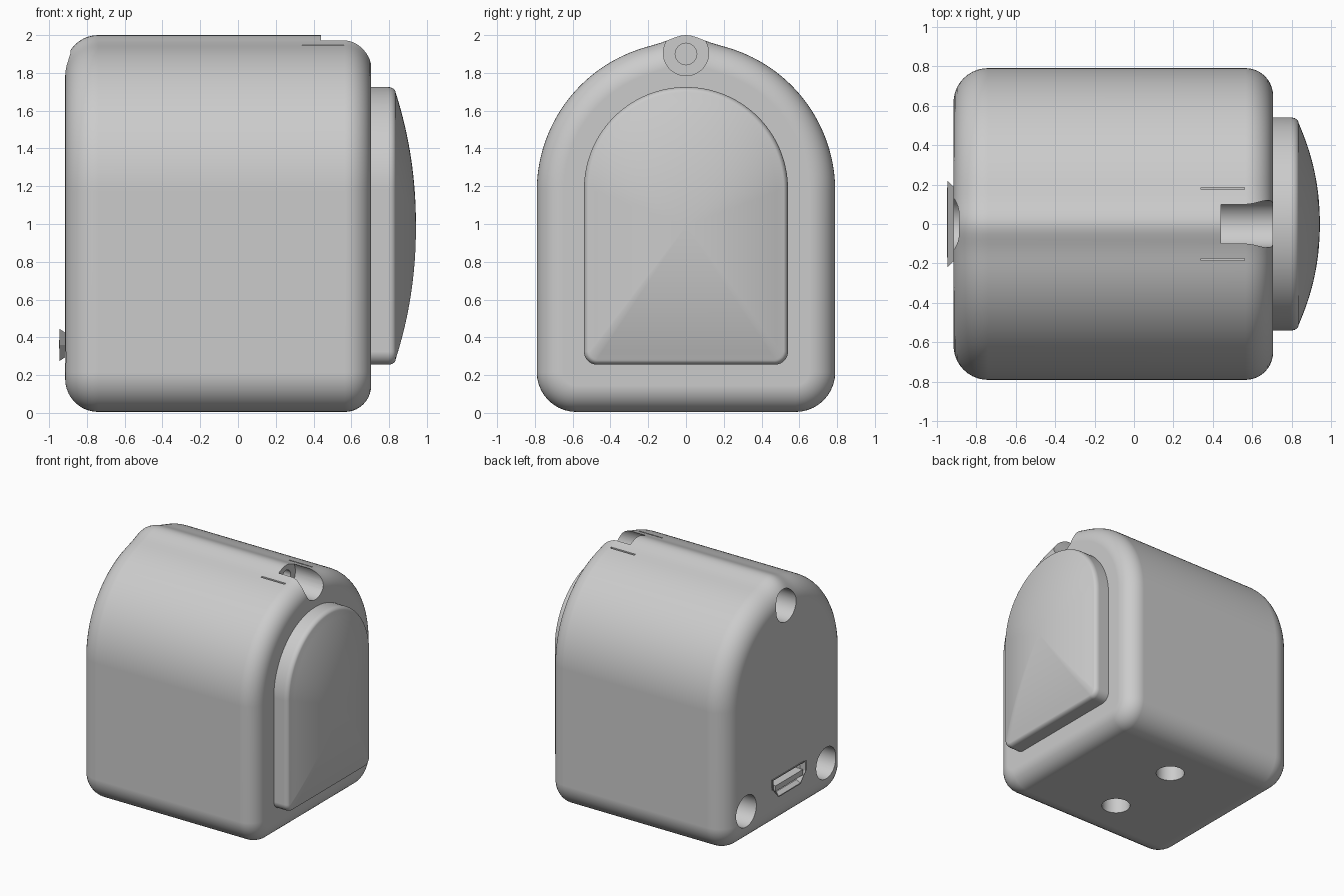
import bpy, bmesh
from math import sin, cos, pi, exp
from mathutils import Vector

if "Cube" in bpy.data.objects:
    bpy.data.objects.remove(bpy.data.objects["Cube"])

grey = bpy.data.materials.new("plain grey")
grey.use_nodes = True
COLOUR = (0.6, 0.6, 0.6, 1)
grey.diffuse_color = COLOUR
grey.node_tree.nodes["Principled BSDF"].inputs["Base Color"].default_value = COLOUR


def arch(half, bottom, centre, corner, inset=0.0, bump=0.0):
    """Arch outline in y, z with rounded lower corners and an optional crest ridge."""
    r, c, low = half - inset, max(corner - inset, 0.005), bottom + inset
    pts = []
    for i in range(97):
        a = pi * i / 96
        y = r * cos(a)
        pts.append((y, centre + r * sin(a) + bump * exp(-(y / 0.1) ** 2) * sin(a)))
    for side, start in ((-1, pi), (1, 1.5 * pi)):
        for i in range(11):
            a = start + pi / 2 * i / 10
            pts.append((side * (r - c) + c * cos(a), low + c + c * sin(a)))
    return pts


def loft(name, rings):
    """Skin a list of (x, outline) rings and cap both ends."""
    bm = bmesh.new()
    loops = [[bm.verts.new((x, y, z)) for y, z in pts] for x, pts in rings]
    n = len(loops[0])
    for a, b in zip(loops, loops[1:]):
        for i in range(n):
            j = (i + 1) % n
            bm.faces.new((a[i], a[j], b[j], b[i]))
    bm.faces.new(loops[0])
    bm.faces.new(loops[-1])
    bmesh.ops.recalc_face_normals(bm, faces=bm.faces)
    mesh = bpy.data.meshes.new(name)
    bm.to_mesh(mesh)
    bm.free()
    ob = bpy.data.objects.new(name, mesh)
    bpy.context.collection.objects.link(ob)
    mesh.materials.append(grey)
    return ob


def rod(name, start, end, radius, sides=48):
    start, end = Vector(start), Vector(end)
    axis = end - start
    bpy.ops.mesh.primitive_cylinder_add(
        vertices=sides, radius=radius, depth=axis.length, location=(start + end) / 2,
        rotation=axis.to_track_quat('Z', 'Y').to_euler())
    ob = bpy.context.object
    ob.name = name
    ob.data.materials.append(grey)
    return ob


def box(name, low, high):
    low, high = Vector(low), Vector(high)
    bpy.ops.mesh.primitive_cube_add(size=1, location=(low + high) / 2)
    ob = bpy.context.object
    ob.name = name
    ob.scale = high - low
    ob.data.materials.append(grey)
    return ob


def cut(target, cutter):
    bpy.context.view_layer.update()
    mod = target.modifiers.new("cut", 'BOOLEAN')
    mod.operation, mod.solver, mod.object = 'DIFFERENCE', 'EXACT', cutter
    bpy.context.view_layer.objects.active = target
    bpy.ops.object.modifier_apply(modifier=mod.name)
    bpy.data.objects.remove(cutter)


def smooth(ob):
    bpy.ops.object.select_all(action='DESELECT')
    ob.select_set(True)
    bpy.context.view_layer.objects.active = ob
    bpy.ops.object.shade_smooth_by_angle(angle=0.6)
    mod = ob.modifiers.new("weighted normals", 'WEIGHTED_NORMAL')
    mod.keep_sharp = True


# Body: arched block with rounded ends and a low ridge along the crest
BACK, FRONT = -0.915, 0.705
rings = []
STEPS = 10
for end, radius, sign in ((BACK, 0.175, 1), (FRONT, 0.14, -1)):
    part = []
    for i in range(STEPS + 1):
        a = pi / 2 * i / STEPS
        part.append((end + sign * radius * (1 - sin(a)),
                     arch(0.79, 0.005, 1.175, 0.21, radius * (1 - cos(a)), 0.035)))
    rings += part[::-1] if sign > 0 else part
# order the rings from back to front
rings.sort(key=lambda ring: ring[0])
body = loft("body", rings)

# Notch in the crest, with a small bore in its end wall
cut(body, rod("notch_cutter", (0.44, 0, 1.905), (0.9, 0, 1.905), 0.12))
cut(body, rod("bore_cutter", (0.2, 0, 1.9), (0.5, 0, 1.9), 0.057))

# Thin slits either side of the notch
for side in (-1, 1):
    y = side * 0.18
    cut(body, box("slit_cutter", (0.34, y - 0.006, 1.9), (0.56, y + 0.006, 2.1)))

# Round holes in the rear wall
for y, z in ((0, 1.79), (-0.52, 0.295), (0.52, 0.295)):
    cut(body, rod("rear_hole_cutter", (BACK - 0.1, y, z), (BACK + 0.25, y, z), 0.13))

# Round holes in the base
for side in (-1, 1):
    cut(body, rod("base_hole_cutter", (-0.09, side * 0.32, -0.1),
                  (-0.09, side * 0.32, 0.25), 0.107))


# Socket outline: a slot with chamfered lower corners
def slot(half, height, z=0.36):
    c = height * 0.9
    return [(half, z + height), (-half, z + height), (-half, z),
            (c - half, z - height), (half - c, z - height), (half, z)]


cut(body, loft("socket_cutter", [(BACK - 0.1, slot(0.18, 0.06)), (BACK + 0.2, slot(0.18, 0.06))]))
smooth(body)

# Socket: thin shell with flared lips and a tongue
shell = loft("socket_shell", [(BACK + 0.18, slot(0.185, 0.065)), (BACK, slot(0.19, 0.065)),
                              (BACK - 0.03, slot(0.22, 0.085))])
cut(shell, loft("shell_cutter", [(BACK + 0.15, slot(0.172, 0.053)), (BACK, slot(0.178, 0.053)),
                                 (BACK - 0.031, slot(0.212, 0.077))]))
box("socket_tongue", (BACK - 0.033, -0.17, 0.34), (BACK + 0.17, 0.185, 0.385))

# Front panel: arched plate with a softened rim and a shallow dome
PLATE = (0.54, 0.255, 1.185, 0.07)
rings = [(0.66, arch(*PLATE)), (0.795, arch(*PLATE))]
for i in range(1, 6):
    a = pi / 2 * i / 6
    rings.append((0.795 + 0.04 * sin(a), arch(*PLATE, inset=0.03 * (1 - cos(a)))))
rim = arch(*PLATE, inset=0.03)
for i in range(17):
    t = 1 - i / 16 * 0.98
    rings.append((0.835 + 0.107 * (1 - t ** 2.1),
                  [(y * t, 0.99 + (z - 0.99) * t) for y, z in rim]))
smooth(loft("front_panel", rings))
